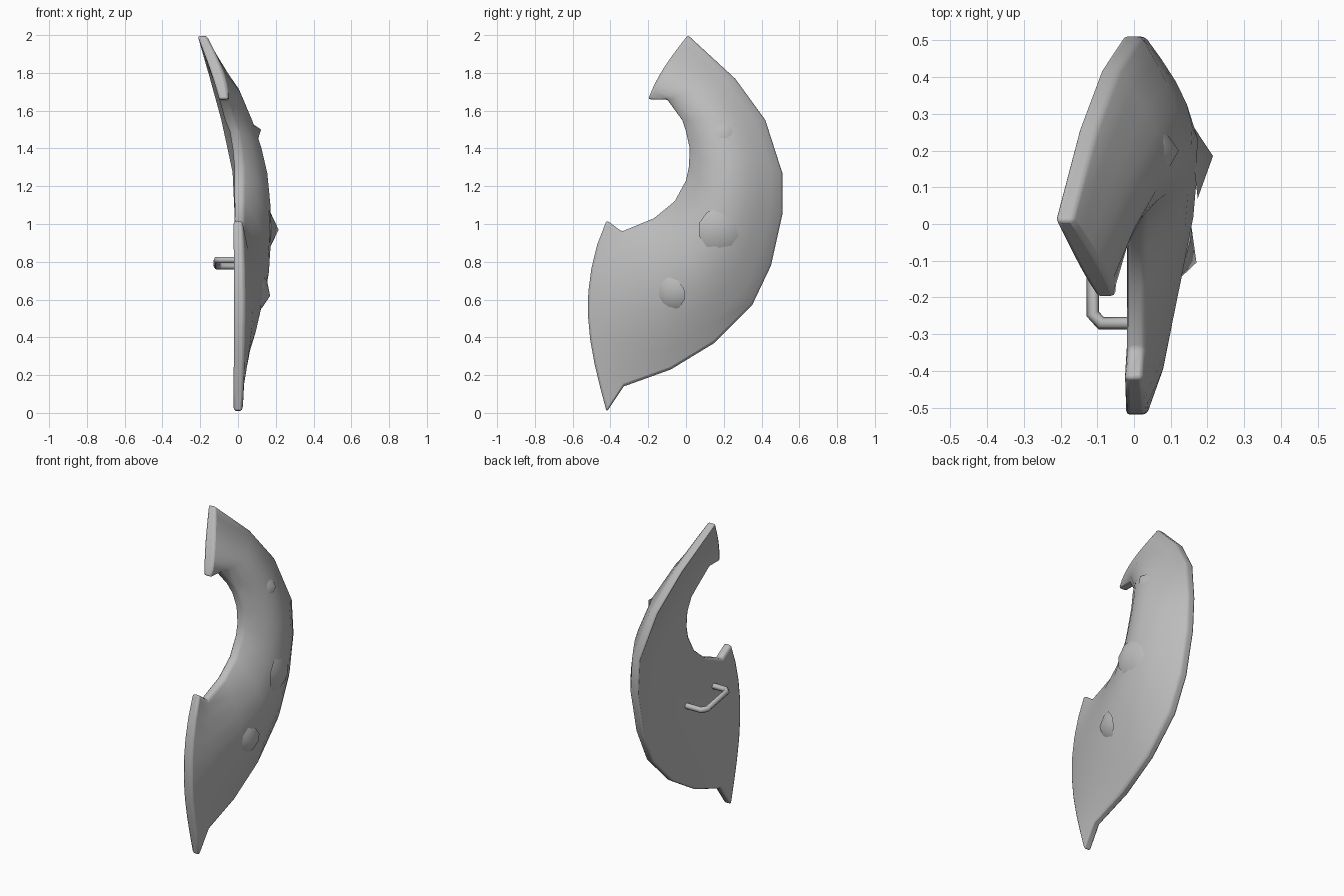
import bpy, bmesh, math
from mathutils import Vector

cube = bpy.data.objects.get("Cube")
if cube:
    bpy.data.objects.remove(cube, do_unlink=True)

# Single grey finish
grey = bpy.data.materials.new("plain_grey")
grey.use_nodes = True
color = (0.5, 0.5, 0.5, 1)
grey.diffuse_color = color
grey.node_tree.nodes["Principled BSDF"].inputs["Base Color"].default_value = color

THICKNESS = 0.05
HOLLOW = 0.25
ACROSS = 8


def add_mesh(name, bm):
    mesh = bpy.data.meshes.new(name)
    bmesh.ops.recalc_face_normals(bm, faces=bm.faces[:])
    bm.to_mesh(mesh)
    bm.free()
    obj = bpy.data.objects.new(name, mesh)
    bpy.context.collection.objects.link(obj)
    mesh.materials.append(grey)
    return obj


def smooth(obj, angle):
    bpy.ops.object.select_all(action="DESELECT")
    obj.select_set(True)
    bpy.context.view_layer.objects.active = obj
    bpy.ops.object.shade_smooth_by_angle(angle=math.radians(angle))


# Stations along the crescent: inner edge, outer edge, forward bulge, end bow
stations = [
    ((.025, -.42, 1.02), (.025, -.42, .005), .01, -.1),
    ((.03, -.34, .96), (.03, -.33, .14), .05, -.06),
    ((.03, -.17, 1.03), (.03, -.08, .23), .1, -.02),
    ((.03, -.06, 1.12), (.03, .15, .37), .135, 0),
    ((.03, 0, 1.23), (.03, .35, .57), .145, 0),
    ((.03, .015, 1.3), (.03, .45, .78), .145, 0),
    ((.02, .02, 1.4), (.03, .51, 1.05), .135, 0),
    ((.005, 0, 1.49), (.02, .51, 1.27), .115, 0),
    ((-.02, -.02, 1.55), (-.04, .42, 1.55), .105, 0),
    ((-.05, -.1, 1.66), (-.1, .26, 1.77), .08, 0),
    ((-.05, -.2, 1.66), (-.165, .01, 2), .02, -.02),
]


def shell_point(station, t, is_back):
    inner, outer, bulge, bow = station
    arch = math.sin(math.pi * t ** 0.87) if 0 < t < 1 else 0
    rise = bulge * arch * HOLLOW - THICKNESS if is_back else bulge * arch
    return Vector(inner).lerp(Vector(outer), t) + Vector((rise, bow * arch, 0))


# Curved shell: bulging front skin and shallow back skin joined by a closed rim
bm = bmesh.new()
skins = []
for is_back in (False, True):
    grid = [[bm.verts.new(shell_point(s, i / ACROSS, is_back)) for i in range(ACROSS + 1)]
            for s in stations]
    for a, b in zip(grid, grid[1:]):
        for i in range(ACROSS):
            bm.faces.new((a[i], a[i + 1], b[i + 1], b[i]))
    skins.append(grid)


def outline(grid):
    return (grid[0] + [row[-1] for row in grid[1:-1]]
            + grid[-1][::-1] + [row[0] for row in grid[-2:0:-1]])


front, back = map(outline, skins)
for i in range(len(front)):
    j = (i + 1) % len(front)
    bm.faces.new((front[i], front[j], back[j], back[i]))
shell = add_mesh("shield_shell", bm)
bevel = shell.modifiers.new("rounded_rim", "BEVEL")
bevel.width = 0.012
bevel.segments = 2
bevel.limit_method = "ANGLE"
bevel.angle_limit = math.radians(40)
smooth(shell, 60)


# Low pointed studs on the front skin
def stud(name, tip, direction, radius, height):
    bm = bmesh.new()
    bmesh.ops.create_cone(bm, cap_ends=True, segments=10, radius1=radius, radius2=0, depth=height)
    bmesh.ops.remove_doubles(bm, verts=bm.verts[:], dist=0.0001)
    axis = Vector(direction).normalized()
    obj = add_mesh(name, bm)
    obj.rotation_euler = axis.to_track_quat("Z", "Y").to_euler()
    obj.location = Vector(tip) - axis * height / 2
    smooth(obj, 60)


stud("upper_stud", (.122, .2, 1.5), (1, .05, .35), .08, .06)
stud("middle_stud", (.215, .185, .97), (1, .12, 0), .115, .055)
stud("lower_stud", (.17, -.105, .62), (1, -.35, -.2), .09, .05)

# Bent grip on the hollow side
curve = bpy.data.curves.new("grip_handle", "CURVE")
curve.dimensions = "3D"
curve.bevel_depth = 0.018
curve.bevel_resolution = 1
curve.use_fill_caps = True
path = [(.04, -.27, .81), (-.09, -.27, .81), (-.112, -.245, .81),
        (-.112, -.05, .777), (-.09, -.022, .775), (.06, -.022, .775)]
spline = curve.splines.new("POLY")
spline.points.add(len(path) - 1)
for point, co in zip(spline.points, path):
    point.co = (*co, 1)
handle = bpy.data.objects.new("grip_handle", curve)
bpy.context.collection.objects.link(handle)
curve.materials.append(grey)
